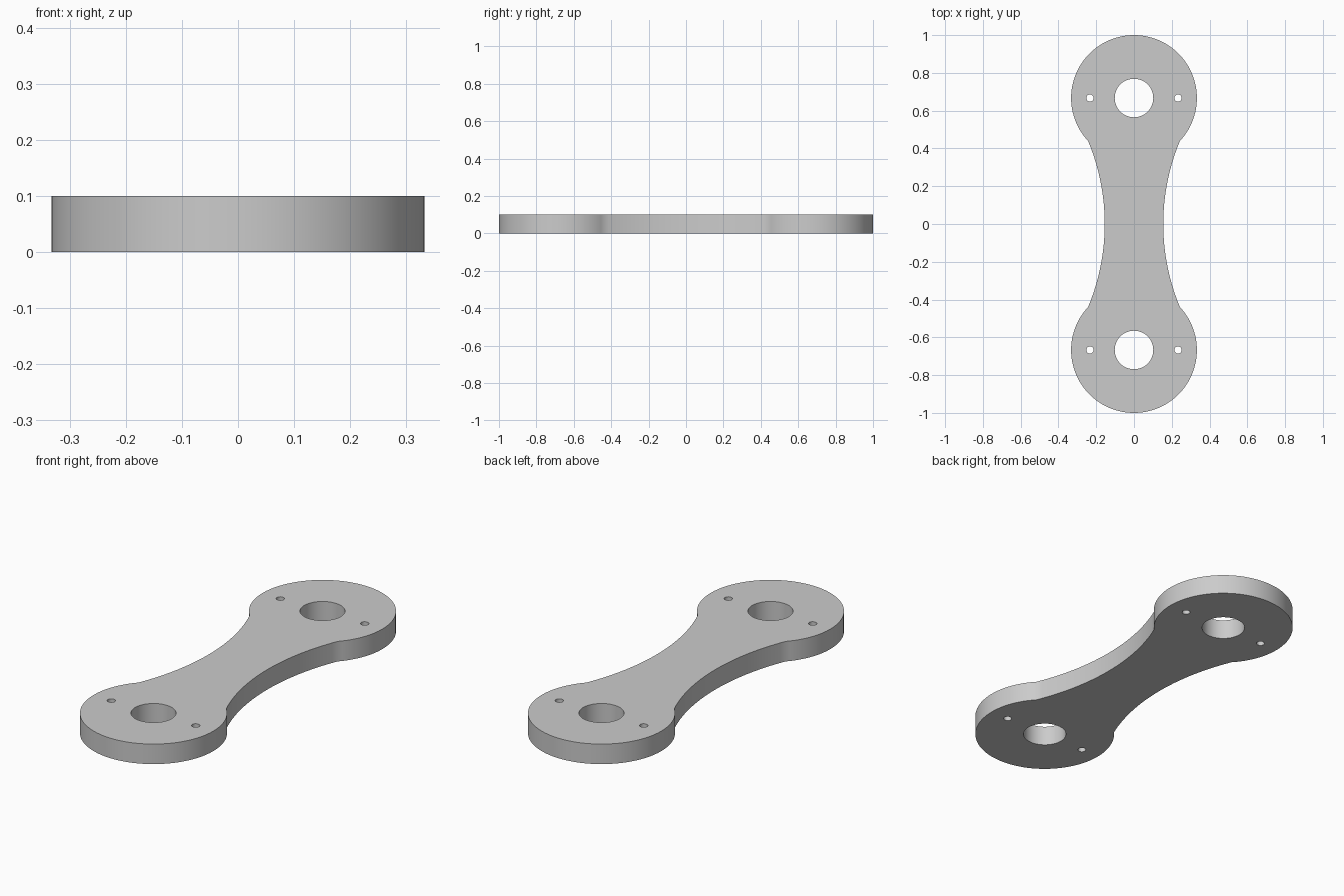
import bpy, bmesh
from math import sin, cos, pi, asin, atan2, sqrt

THICK = 0.1
END_Y, END_R = 0.667, 0.333      # round ends
BORE_R = 0.102                   # large central holes
PIN_X, PIN_R = 0.233, 0.019      # small side holes
WAIST, JOIN_X = 0.155, 0.243     # half widths at the middle and where arcs meet

if "Cube" in bpy.data.objects:
    bpy.data.objects.remove(bpy.data.objects["Cube"])


def arc(cx, cy, r, a0, a1, n):
    steps = [a0 + (a1 - a0) * i / n for i in range(n + 1)]
    return [(cx + r * cos(a), cy + r * sin(a)) for a in steps]


def circle(cx, cy, r, n):
    return arc(cx, cy, r, 0, 2 * pi, n)[:-1]


# Outline: one round end and one concave side, repeated by a half turn
drop = sqrt(END_R ** 2 - JOIN_X ** 2)
join_y = END_Y - drop
sag = JOIN_X - WAIST
side_r = (join_y ** 2 + sag ** 2) / (2 * sag)
start = -atan2(drop, JOIN_X)
swing = asin(join_y / side_r)
half = arc(0, END_Y, END_R, start, pi - start, 72)
half += arc(-WAIST - side_r, 0, side_r, swing, -swing, 32)[1:-1]
outline = half + [(-x, -y) for x, y in half]

# Holes at both ends
loops = [outline]
for end in (-1, 1):
    loops.append(circle(0, end * END_Y, BORE_R, 48))
    for side in (-1, 1):
        loops.append(circle(side * PIN_X, end * END_Y, PIN_R, 24))

# Filled flat profile, extruded to the plate thickness
curve = bpy.data.curves.new("link_plate_profile", "CURVE")
curve.dimensions = "2D"
curve.fill_mode = "BOTH"
curve.extrude = THICK / 2
for loop in loops:
    spline = curve.splines.new("POLY")
    spline.points.add(len(loop) - 1)
    for point, (x, y) in zip(spline.points, loop):
        point.co = (x, y, 0, 1)
    spline.use_cyclic_u = True

plate = bpy.data.objects.new("link_plate", curve)
bpy.context.collection.objects.link(plate)
bpy.ops.object.select_all(action="DESELECT")
plate.select_set(True)
bpy.context.view_layer.objects.active = plate
bpy.ops.object.convert(target="MESH")
plate = bpy.context.view_layer.objects.active

# Weld the caps to the walls and rest the plate on the ground
bm = bmesh.new()
bm.from_mesh(plate.data)
bmesh.ops.remove_doubles(bm, verts=bm.verts, dist=0.0001)
bmesh.ops.translate(bm, verts=bm.verts, vec=(0, 0, THICK / 2))
bmesh.ops.recalc_face_normals(bm, faces=bm.faces)
bm.to_mesh(plate.data)
bm.free()

# Plain grey material
grey = bpy.data.materials.new("plain_grey")
grey.use_nodes = True
colour = (0.6, 0.6, 0.6, 1)
grey.diffuse_color = colour
grey.node_tree.nodes["Principled BSDF"].inputs["Base Color"].default_value = colour
plate.data.materials.clear()
plate.data.materials.append(grey)

bpy.ops.object.shade_smooth_by_angle(angle=pi / 9)
